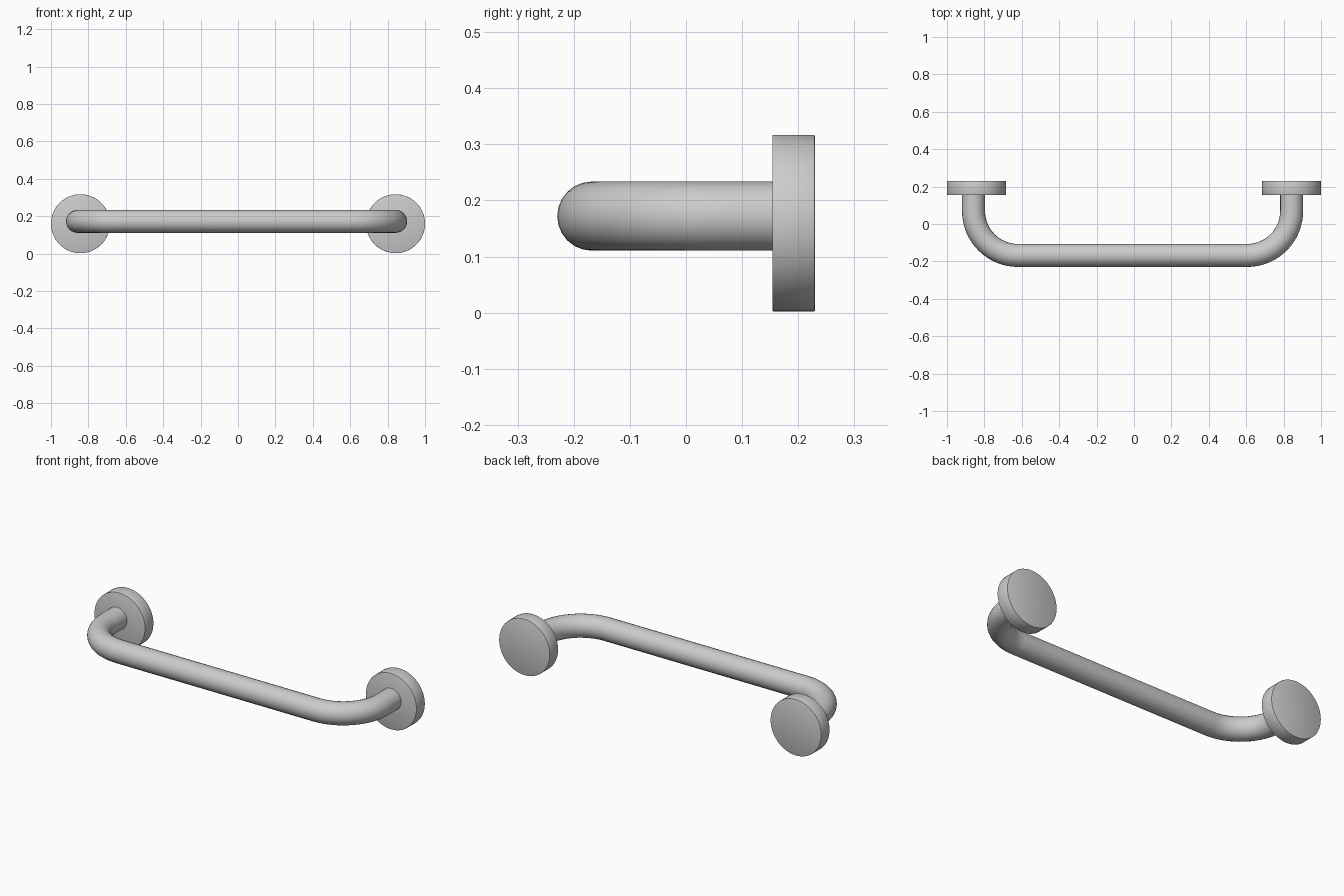
import bpy
from math import pi, sin, cos, radians

if "Cube" in bpy.data.objects:
    bpy.data.objects.remove(bpy.data.objects["Cube"])

TUBE_R = 0.0615
BAR_Y, BAR_Z = -0.168, 0.172
LEFT_X, RIGHT_X = -0.858, 0.843
BEND = 0.238
PLATE_R, PLATE_FRONT, PLATE_BACK = 0.1575, 0.154, 0.2295


def bend(cx, start, end, steps=16):
    """Centre-line points of one quarter bend."""
    cy = BAR_Y + BEND
    angles = [start + (end - start) * i / steps for i in range(steps + 1)]
    return [(cx + BEND * cos(a), cy + BEND * sin(a), BAR_Z) for a in angles]


def smooth(obj):
    bpy.ops.object.select_all(action='DESELECT')
    obj.select_set(True)
    bpy.context.view_layer.objects.active = obj
    bpy.ops.object.shade_smooth_by_angle(angle=radians(35))


# Bent tube: leg, bend, straight grip, bend, leg
path = [(LEFT_X, PLATE_FRONT + 0.02, BAR_Z)]
path += bend(LEFT_X + BEND, pi, 1.5 * pi)
path += bend(RIGHT_X - BEND, 1.5 * pi, 2 * pi)
path += [(RIGHT_X, PLATE_FRONT + 0.02, BAR_Z)]

curve = bpy.data.curves.new("grab_bar", 'CURVE')
curve.dimensions = '3D'
curve.bevel_depth = TUBE_R
curve.bevel_resolution = 10
curve.use_fill_caps = True
spline = curve.splines.new('POLY')
spline.points.add(len(path) - 1)
for point, co in zip(spline.points, path):
    point.co = (*co, 1)
bar = bpy.data.objects.new("grab_bar", curve)
bpy.context.collection.objects.link(bar)
bpy.context.view_layer.objects.active = bar
bar.select_set(True)
bpy.ops.object.convert(target='MESH')
smooth(bpy.context.object)

# Round wall plates with slightly eased rims
for name, x in (("left_wall_plate", -0.8425), ("right_wall_plate", 0.8425)):
    bpy.ops.mesh.primitive_cylinder_add(
        vertices=64, radius=PLATE_R, depth=PLATE_BACK - PLATE_FRONT,
        location=(x, (PLATE_FRONT + PLATE_BACK) / 2, PLATE_R + 0.002),
        rotation=(pi / 2, 0, 0))
    plate = bpy.context.object
    plate.name = name
    rim = plate.modifiers.new("rim", 'BEVEL')
    rim.width = 0.002
    rim.segments = 2
    rim.limit_method = 'ANGLE'
    rim.angle_limit = radians(40)
    bpy.ops.object.modifier_apply(modifier=rim.name)
    smooth(plate)
